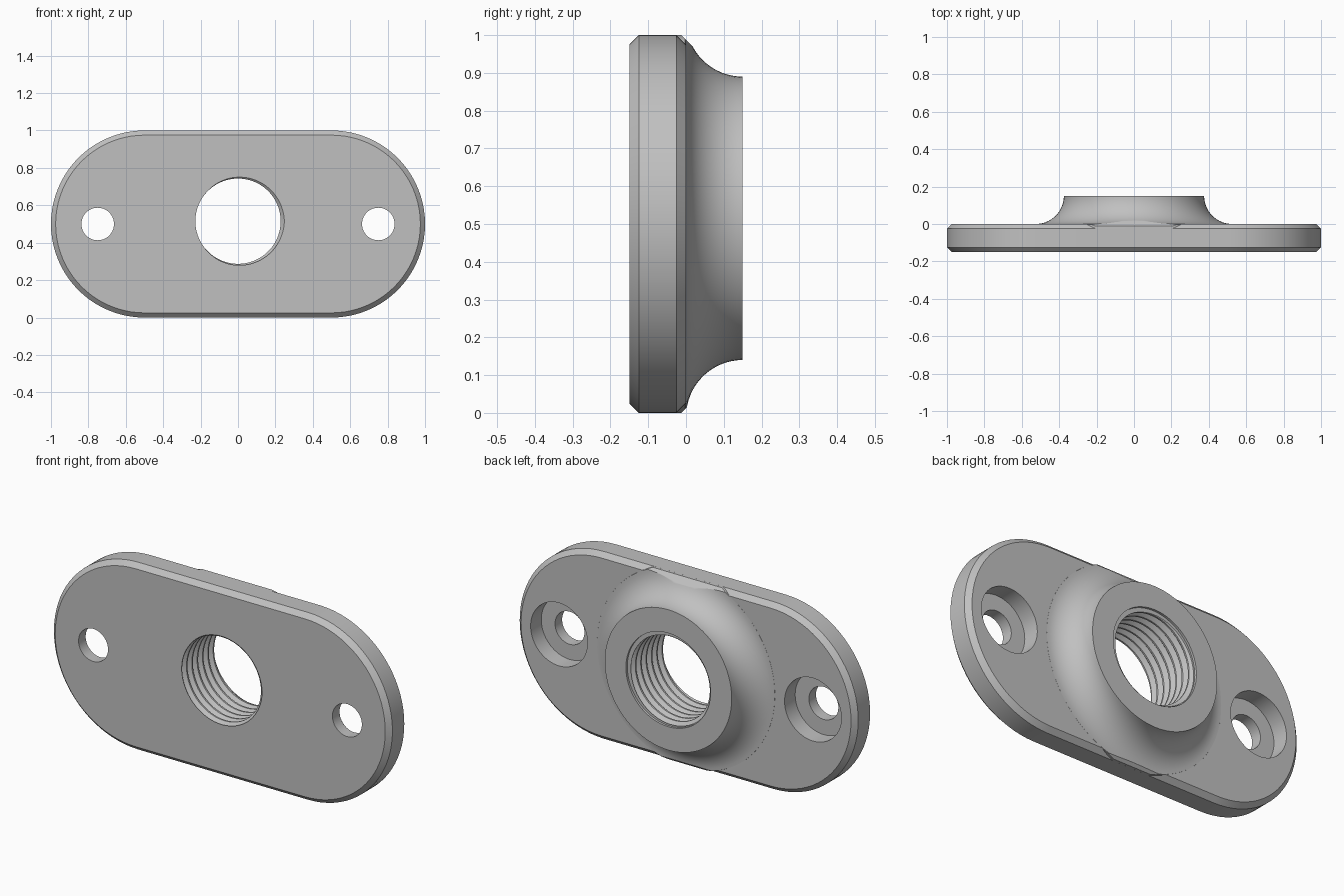
import bpy, bmesh
from math import pi, sin, cos, sqrt

old = bpy.data.objects.get("Cube")
if old:
    bpy.data.objects.remove(old, do_unlink=True)

BOSS_Z = 0.515      # height of the threaded axis
SCREW_X = 0.75
SEG = 96

metal = bpy.data.materials.new("plain_grey")
metal.use_nodes = True
metal.diffuse_color = (0.53, 0.53, 0.53, 1)
metal.node_tree.nodes["Principled BSDF"].inputs["Base Color"].default_value = (0.53, 0.53, 0.53, 1)


def finish(name, bm):
    bmesh.ops.recalc_face_normals(bm, faces=bm.faces[:])
    mesh = bpy.data.meshes.new(name)
    bm.to_mesh(mesh)
    bm.free()
    mesh.materials.append(metal)
    obj = bpy.data.objects.new(name, mesh)
    bpy.context.collection.objects.link(obj)
    return obj


def loft(name, outline, profile):
    """Stack outlines of (radius, y) along y and cap both ends."""
    bm = bmesh.new()
    rings = [[bm.verts.new((x, y, z)) for x, z in outline(r)] for r, y in profile]
    n = len(rings[0])
    for a, b in zip(rings, rings[1:]):
        for i in range(n):
            k = (i + 1) % n
            bm.faces.new((a[i], a[k], b[k], b[i]))
    bm.faces.new(rings[0])
    bm.faces.new(rings[-1])
    return finish(name, bm)


def circle(cx, cz, n=SEG):
    return lambda r: [(cx + r * cos(2 * pi * i / n), cz + r * sin(2 * pi * i / n)) for i in range(n)]


def stadium(r, n=40):
    pts = []
    for side, start in ((1, -pi / 2), (-1, pi / 2)):
        for i in range(n + 1):
            a = start + pi * i / n
            pts.append((side * 0.5 + r * cos(a), 0.5 + r * sin(a)))
    return pts


def combine(target, tool, operation):
    mod = target.modifiers.new(operation.lower(), 'BOOLEAN')
    mod.operation = operation
    mod.solver = 'EXACT'
    mod.object = tool
    bpy.ops.object.select_all(action='DESELECT')
    bpy.context.view_layer.objects.active = target
    target.select_set(True)
    bpy.ops.object.modifier_apply(modifier=mod.name)
    bpy.data.objects.remove(tool, do_unlink=True)


def thread_cutter(minor, major, pitch, turns, start):
    """Solid rod with a right-handed V ridge; rows follow the helix."""
    bm = bmesh.new()
    shape = ((0, major), (0.4, minor), (0.6, minor))
    rows = 3 * turns
    cols = []
    for i in range(SEG):
        a = 2 * pi * i / SEG
        col = []
        for j in range(rows):
            off, r = shape[j % 3]
            if j < 4 or j >= rows - 4:
                r = minor
            y = start + pitch * (j // 3 + off - i / SEG)
            col.append(bm.verts.new((r * cos(a), y, BOSS_Z + r * sin(a))))
        cols.append(col)
    for i in range(SEG - 1):
        a, b = cols[i], cols[i + 1]
        for j in range(rows - 1):
            bm.faces.new((a[j], a[j + 1], b[j + 1], b[j]))
    # one turn joins the next at the seam
    a, b = cols[-1], cols[0]
    for j in range(3, rows - 1):
        bm.faces.new((a[j], a[j + 1], b[j - 2], b[j - 3]))
    # close the ends with points on the axis
    tips = [bm.verts.new((0, y, BOSS_Z)) for y in (-1, 1)]
    for e in [e for e in bm.edges if e.is_boundary]:
        v, w = e.verts
        bm.faces.new((v, w, tips[v.co.y > 0]))
    return finish("thread_cutter", bm)


# chamfered plate
plate = loft("threaded_flange", stadium,
             [(0.475, -0.15), (0.5, -0.125), (0.5, -0.025), (0.475, 0)])

# boss with a concave flare, trimmed to the plate outline
fillet = 0.15
flare = [(0.525, -0.08), (0.527, -0.002)]
for k in range(17):
    t = pi / 2 * k / 16
    flare.append((0.525 - fillet * sin(t), fillet * (1 - cos(t)) + 0.0003))
flare[-1] = (0.375, 0.15)
boss = loft("boss", circle(0, BOSS_Z), flare)
trim = loft("boss_trim", stadium,
            [(0.4999, -0.2), (0.4999, -0.012), (0.468, 0.02), (0.468, 0.3)])
combine(boss, trim, 'INTERSECT')
combine(plate, boss, 'UNION')

# threaded bore with a clear mouth at the back
combine(plate, thread_cutter(0.228, 0.248, 0.045, 14, -0.15 - 4 * 0.045), 'DIFFERENCE')
combine(plate, loft("mouth", circle(0, BOSS_Z), [(0.25, 0.138), (0.25, 0.4)]), 'DIFFERENCE')

# counterbored screw holes
for side in (-1, 1):
    hole = loft("screw_hole", circle(side * SCREW_X, 0.5, 64),
                [(0.087, -0.3), (0.087, -0.09), (0.168, -0.09), (0.168, 0.2)])
    combine(plate, hole, 'DIFFERENCE')

bpy.context.view_layer.objects.active = plate
plate.select_set(True)
bpy.ops.object.shade_smooth_by_angle(angle=pi / 6)
weighted = plate.modifiers.new("flat_faces", 'WEIGHTED_NORMAL')
weighted.keep_sharp = True
